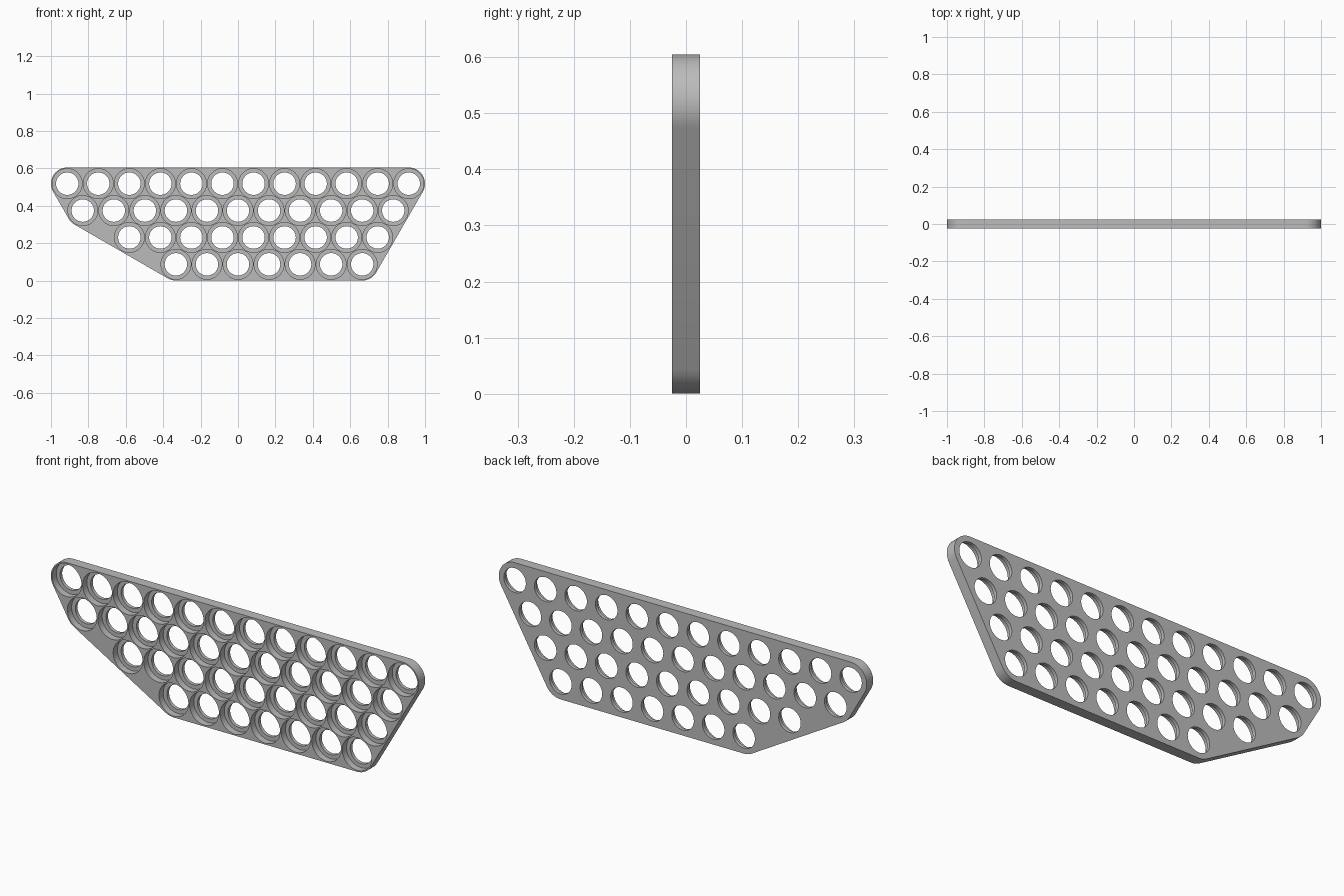
import bpy
import bmesh
from math import cos, sin, tau, sqrt, radians
from mathutils import Vector
from mathutils.geometry import convex_hull_2d

cube = bpy.data.objects.get("Cube")
if cube:
    bpy.data.objects.remove(cube)

PITCH = 0.166          # spacing of the hexagonal hole grid
EDGE = 0.0868          # plate margin around the outer hole centres
BORE, HOLE = 0.08, 0.06
FRONT, LEDGE, BACK = -0.025, 0.008, 0.025
SEGMENTS = 48

# Rows from bottom to top: first hole (in pitches from the middle), hole count
rows = [(-2, 7), (-3.5, 9), (-5, 11), (-5.5, 12)]
centres = [Vector(((start + i) * PITCH, EDGE + r * PITCH * sqrt(3) / 2))
           for r, (start, count) in enumerate(rows) for i in range(count)]


def circle(centre, radius):
    return [centre + radius * Vector((cos(tau * i / SEGMENTS), sin(tau * i / SEGMENTS)))
            for i in range(SEGMENTS)]


bm = bmesh.new()


def loop(points, y):
    """Closed ring of edges at depth y."""
    verts = [bm.verts.new((p.x, y, p.y)) for p in points]
    edges = [bm.edges.new((a, b)) for a, b in zip(verts, verts[1:] + verts[:1])]
    return verts, edges


def bridge(a, b):
    """Quads between two rings of equal length."""
    n = len(a)
    for i in range(n):
        j = (i + 1) % n
        bm.faces.new((a[i], a[j], b[j], b[i]))


# Rounded outline wrapped around all holes
cloud = [p for c in centres for p in circle(c, EDGE)]
outline = [cloud[i] for i in convex_hull_2d(cloud)]
front_rim, front_edges = loop(outline, FRONT)
back_rim, back_edges = loop(outline, BACK)
bridge(front_rim, back_rim)

# Stepped holes: wide recess from the front, narrow hole through the back
for c in centres:
    mouth, mouth_edges = loop(circle(c, BORE), FRONT)
    floor, _ = loop(circle(c, BORE), LEDGE)
    throat, _ = loop(circle(c, HOLE), LEDGE)
    exit_ring, exit_edges = loop(circle(c, HOLE), BACK)
    bridge(mouth, floor)
    bridge(floor, throat)
    bridge(throat, exit_ring)
    front_edges += mouth_edges
    back_edges += exit_edges

# Front and back skins around the holes
for edges, facing in ((front_edges, -1), (back_edges, 1)):
    bmesh.ops.triangle_fill(bm, edges=edges, use_beauty=True, normal=(0, facing, 0))
bmesh.ops.recalc_face_normals(bm, faces=bm.faces)

mesh = bpy.data.meshes.new("perforated_plate")
bm.to_mesh(mesh)
bm.free()
plate = bpy.data.objects.new("perforated_plate", mesh)
bpy.context.collection.objects.link(plate)

# Plain grey material
grey = bpy.data.materials.new("light_grey")
grey.use_nodes = True
colour = (0.5, 0.5, 0.5, 1)
grey.diffuse_color = colour
grey.node_tree.nodes["Principled BSDF"].inputs["Base Color"].default_value = colour
mesh.materials.append(grey)

bpy.ops.object.select_all(action='DESELECT')
plate.select_set(True)
bpy.context.view_layer.objects.active = plate
bpy.ops.object.shade_smooth_by_angle(angle=radians(30))
